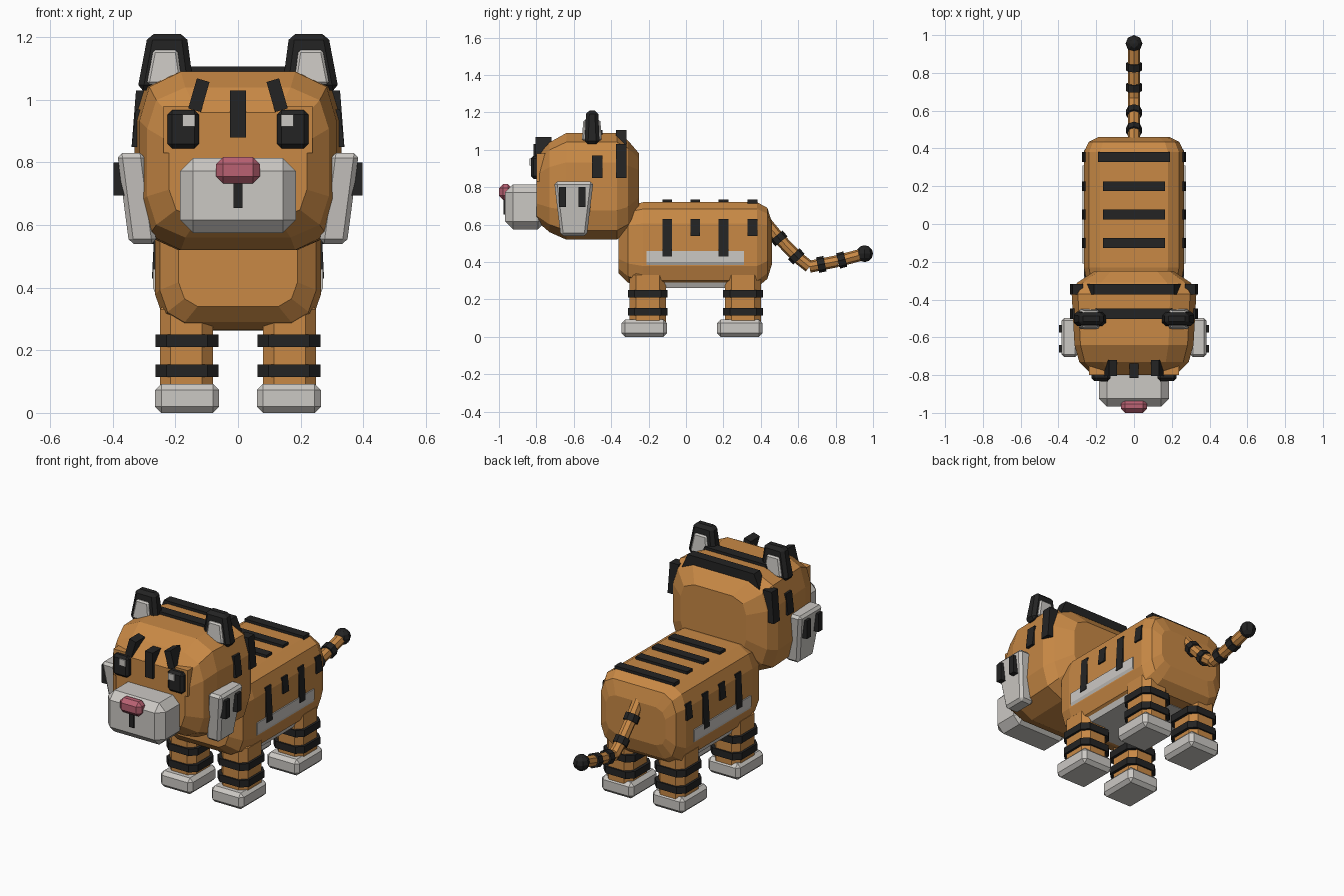
import bpy, bmesh
from mathutils import Vector, Matrix

if "Cube" in bpy.data.objects:
    bpy.data.objects.remove(bpy.data.objects["Cube"])


def material(name, rgb):
    m = bpy.data.materials.new(name)
    m.use_nodes = True
    m.diffuse_color = (*rgb, 1)
    bsdf = next(n for n in m.node_tree.nodes if n.type == 'BSDF_PRINCIPLED')
    bsdf.inputs["Base Color"].default_value = (*rgb, 1)
    return m


ORANGE = material("orange fur", (0.58, 0.25, 0.06))
BLACK = material("black stripe", (0.017, 0.017, 0.017))
CREAM = material("pale fur", (0.6, 0.58, 0.55))
PINK = material("pink nose", (0.49, 0.12, 0.17))


def finish(name, bm, mat, mirror=False):
    bmesh.ops.recalc_face_normals(bm, faces=bm.faces)
    mesh = bpy.data.meshes.new(name)
    bm.to_mesh(mesh)
    bm.free()
    mesh.materials.append(mat)
    ob = bpy.data.objects.new(name, mesh)
    bpy.context.collection.objects.link(ob)
    if mirror:
        ob.modifiers.new("mirror", 'MIRROR').use_clip = False
    return ob


def rings_to_mesh(rings):
    """Skin a list of equal point rings and cap both ends."""
    bm = bmesh.new()
    rows = [[bm.verts.new(p) for p in ring] for ring in rings]
    n = len(rows[0])
    for a, b in zip(rows, rows[1:]):
        for i in range(n):
            j = (i + 1) % n
            bm.faces.new((a[i], a[j], b[j], b[i]))
    bm.faces.new(rows[0])
    bm.faces.new(rows[-1])
    return bm


def loft(name, sections, quarter, mat):
    """Rounded cross-sections along y: (y, half width, low z, high z)."""
    q = quarter
    shape = q + [(-x, z) for x, z in q[::-1]]
    shape += [(-x, -z) for x, z in q] + [(x, -z) for x, z in q[::-1]]
    rings = [[(x * w, y, (lo + hi) / 2 + z * (hi - lo) / 2) for x, z in shape]
             for y, w, lo, hi in sections]
    return finish(name, rings_to_mesh(rings), mat)


def block(name, x, y, z, mat, bevel=0.0, mirror=False, top=(1, 1), shift=0, tilt=0):
    """Box from ranges; the top can be scaled and shifted, the box tilted about y."""
    lo, hi = Vector((x[0], y[0], z[0])), Vector((x[1], y[1], z[1]))
    mid, size = (lo + hi) / 2, hi - lo
    bm = bmesh.new()
    bmesh.ops.create_cube(bm, size=1)
    for v in bm.verts:
        up = v.co.z > 0
        v.co = Vector(a * b for a, b in zip(v.co, size))
        if up:
            v.co.x = v.co.x * top[0] + shift
            v.co.y *= top[1]
    if bevel:
        bmesh.ops.bevel(bm, geom=bm.edges[:], offset=bevel, segments=1,
                        profile=0.5, affect='EDGES')
    bm.transform(Matrix.Translation(mid) @ Matrix.Rotation(tilt, 4, 'Y'))
    return finish(name, bm, mat, mirror)


def rod(name, a, b, radius, mat):
    a, b = Vector(a), Vector(b)
    bm = bmesh.new()
    bmesh.ops.create_cone(bm, cap_ends=True, segments=8, radius1=radius,
                          radius2=radius, depth=(b - a).length)
    turn = (b - a).to_track_quat('Z', 'Y').to_matrix().to_4x4()
    bm.transform(Matrix.Translation((a + b) / 2) @ turn)
    return finish(name, bm, mat)


# Torso and head
loft("torso", [(-0.36, 0.19, 0.34, 0.65), (-0.31, 0.25, 0.29, 0.70),
               (-0.23, 0.265, 0.265, 0.72), (0.38, 0.265, 0.265, 0.72),
               (0.435, 0.24, 0.31, 0.69), (0.46, 0.19, 0.39, 0.61)],
     [(1, 0.5), (0.9, 0.84), (0.68, 1)], ORANGE)
loft("head", [(-0.80, 0.22, 0.62, 0.96), (-0.73, 0.29, 0.56, 1.04),
              (-0.64, 0.315, 0.52, 1.09), (-0.37, 0.33, 0.52, 1.09),
              (-0.31, 0.30, 0.56, 1.05), (-0.25, 0.21, 0.66, 0.98)],
     [(1, 0.45), (0.9, 0.83), (0.58, 1)], ORANGE)

# Belly panel wrapped round the underside
belly = [(0.272, 0.46), (0.272, 0.40), (0.21, 0.262)]
belly += [(-x, z) for x, z in belly[::-1]]
finish("belly", rings_to_mesh([[(x, y, z) for x, z in belly]
                               for y in (-0.21, 0.31)]), CREAM)

# Legs, feet and leg bands
for end, cy in (("front", -0.205), ("hind", 0.305)):
    block(end + "_legs", (0.08, 0.25), (cy - 0.097, cy + 0.097), (0.03, 0.365),
          ORANGE, 0.035, True)
    fy = cy - 0.018
    block(end + "_feet", (0.06, 0.265), (fy - 0.122, fy + 0.122), (0, 0.093),
          CREAM, 0.02, True)
    for z in (0.115, 0.21):
        w, d, c = 0.1, 0.106, 0.035
        quad = [(w, d - c), (w - c, d)]
        quad += [(-x, y) for x, y in quad[::-1]]
        quad += [(-x, -y) for x, y in quad]
        rings = [[(0.163 + x, cy + y, h) for x, y in quad] for h in (z, z + 0.04)]
        finish(end + "_leg_band", rings_to_mesh(rings), BLACK, True)

# Torso stripes
for y, low, half in ((-0.1, 0.43, 0.165), (0.05, 0.54, 0.165),
                     (0.2, 0.43, 0.165), (0.355, 0.54, 0.19)):
    span = (y - 0.026, y + 0.026)
    block("back_stripe", (-half, half), span, (0.69, 0.735), BLACK)
    block("flank_stripe", (0.225, 0.275), span, (low, 0.63), BLACK, 0, True,
          (0.8, 1), -0.005)

# Head stripes
for y, half, high in ((-0.345, 0.25, 1.03), (-0.475, 0.23, 0.97)):
    span = (y - 0.028, y + 0.028)
    block("crown_stripe", (-half, half), span, (1.02, 1.106), BLACK, 0, False,
          (0.85, 1))
    block("temple_stripe", (0.27, 0.34), span, (0.85, high), BLACK, 0, True,
          (0.8, 1), -0.007)
block("forehead_stripe", (-0.025, 0.025), (-0.815, -0.73), (0.88, 1.03), BLACK)
block("brow_stripes", (0.104, 0.146), (-0.805, -0.72), (0.965, 1.065), BLACK,
      0, True, tilt=-0.28)

# Cheek tufts with stripes
block("cheeks", (0.26, 0.348), (-0.67, -0.53), (0.54, 0.83), CREAM, 0.015, True,
      (1, 1.5), 0.038)
for y in (-0.66, -0.555):
    block("cheek_stripe", (0.33, 0.398), (y - 0.019, y + 0.019), (0.695, 0.80),
          BLACK, 0, True)

# Muzzle, nose and mouth
block("muzzle", (-0.185, 0.185), (-0.967, -0.75), (0.575, 0.815), CREAM, 0.042)
block("nose", (-0.07, 0.07), (-1.0, -0.93), (0.733, 0.817), PINK, 0.022)
block("mouth_line", (-0.015, 0.015), (-0.975, -0.94), (0.655, 0.74), BLACK)

# Eyes
block("eye_sockets", (0.12, 0.238), (-0.80, -0.73), (0.83, 0.98), ORANGE, 0, True)
block("eyes", (0.125, 0.225), (-0.83, -0.77), (0.845, 0.967), BLACK, 0.014, True)
block("eye_glints", (0.137, 0.177), (-0.836, -0.82), (0.915, 0.953), CREAM, 0, True)

# Ears
block("ears", (0.14, 0.322), (-0.542, -0.462), (1.03, 1.21), BLACK, 0.018, True,
      (0.68, 0.8), -0.005)
block("inner_ears", (0.178, 0.292), (-0.557, -0.45), (1.05, 1.16), CREAM, 0.008,
      True, (0.68, 0.85), -0.003)

# Tail with bands and tip
path = [(0, 0.42, 0.62), (0, 0.49, 0.535), (0, 0.59, 0.43), (0, 0.66, 0.375),
        (0, 0.81, 0.405), (0, 0.96, 0.445)]
for a, b in zip(path, path[1:]):
    rod("tail_segment", a, b, 0.032, ORANGE)
for a, b, t in ((0, 1, 1.1), (1, 2, 1.0), (3, 4, 0.42), (4, 5, 0.15)):
    p, q = Vector(path[a]), Vector(path[b])
    step = (q - p).normalized() * 0.02
    c = p.lerp(q, t)
    rod("tail_band", c - step, c + step, 0.042, BLACK)
bm = bmesh.new()
bmesh.ops.create_uvsphere(bm, u_segments=8, v_segments=6, radius=0.045)
bm.transform(Matrix.Translation((0, 0.955, 0.445)))
finish("tail_tip", bm, BLACK)
